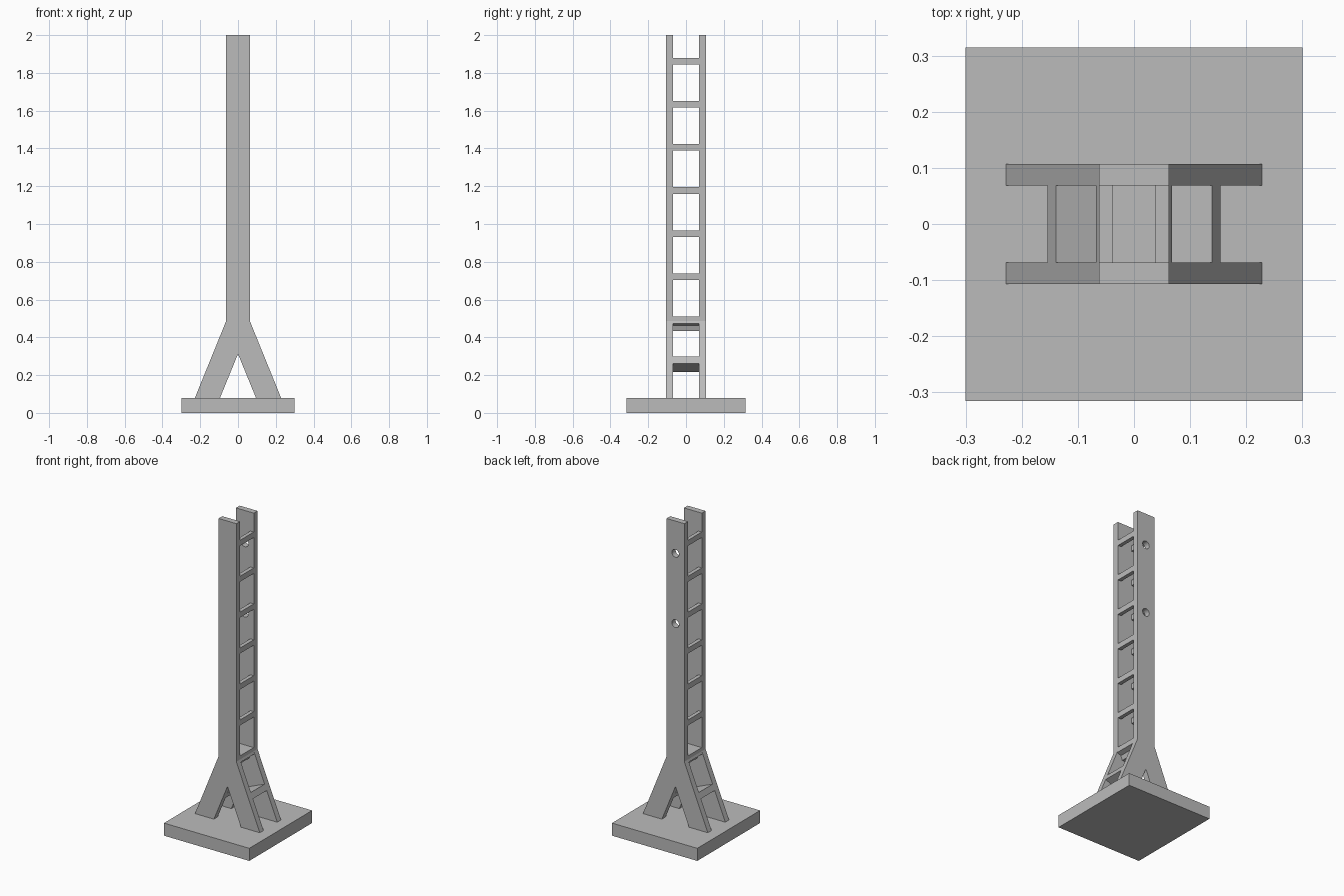
import bpy, bmesh
from mathutils import Vector

cube = bpy.data.objects.get("Cube")
if cube:
    bpy.data.objects.remove(cube, do_unlink=True)

grey = bpy.data.materials.new("plain grey")
grey.use_nodes = True
colour = (0.5, 0.5, 0.5, 1)
grey.diffuse_color = colour
grey.node_tree.nodes["Principled BSDF"].inputs["Base Color"].default_value = colour

INNER, OUTER = 0.069, 0.1065   # side plate faces in y
HALF = 0.0625                  # half width of the column
BASE_TOP = 0.08


def prism(name, outline, y0, y1):
    """Extrude an outline in x and z from y0 to y1."""
    bm = bmesh.new()
    face = bm.faces.new([bm.verts.new((x, y0, z)) for x, z in outline])
    new = bmesh.ops.extrude_face_region(bm, geom=[face])["geom"]
    verts = [v for v in new if isinstance(v, bmesh.types.BMVert)]
    bmesh.ops.translate(bm, verts=verts, vec=(0, y1 - y0, 0))
    bmesh.ops.recalc_face_normals(bm, faces=bm.faces)
    mesh = bpy.data.meshes.new(name)
    bm.to_mesh(mesh)
    bm.free()
    mesh.materials.append(grey)
    obj = bpy.data.objects.new(name, mesh)
    bpy.context.collection.objects.link(obj)
    return obj


def box(name, x0, x1, y0, y1, z0, z1):
    return prism(name, [(x0, z0), (x1, z0), (x1, z1), (x0, z1)], y0, y1)


def mirrored(half):
    return half + [(-x, z) for x, z in reversed(half) if x > 0]


# Base slab
box("base", -0.3, 0.3, -0.315, 0.315, 0, BASE_TOP)

# Side plates: a column that splits into two splayed legs
half_plate = [(0, 0.312), (0.095, BASE_TOP), (0.228, BASE_TOP), (HALF, 0.487), (HALF, 2)]
front_plate = prism("front_plate", mirrored(half_plate), -OUTER, -INNER)
back_plate = prism("back_plate", mirrored(half_plate), INNER, OUTER)

# Two round holes through the back plate
for z in (1.795, 1.348):
    bpy.ops.mesh.primitive_cylinder_add(vertices=32, radius=0.025, depth=0.2,
                                        location=(0, 0.09, z), rotation=(1.5708, 0, 0))
    cutter = bpy.context.object
    cutter.name = "hole_cutter"
    cutter.hide_render = True
    cut = back_plate.modifiers.new("hole", 'BOOLEAN')
    cut.operation = 'DIFFERENCE'
    cut.object = cutter
    bpy.context.view_layer.objects.active = back_plate
    bpy.ops.object.modifier_apply(modifier=cut.name)
    bpy.data.objects.remove(cutter, do_unlink=True)

# Column rungs: a pair of bars at each level
for level in range(6):
    top = 1.88 - level * 0.2283
    for side, label in ((1, "left"), (-1, "right")):
        x0, x1 = sorted((side * 0.0385, side * HALF))
        box(f"{label}_rung_{level + 1}", x0, x1, -INNER, INNER, top - 0.035, top)

# Block where the legs meet the column
prism("knee_block", mirrored([(0, 0.434), (0.03, 0.434), (0.04, 0.462), (0.068, 0.472),
                              (HALF, 0.487), (HALF, 0.51), (0, 0.51)]), -INNER, INNER)

# Leg rungs run square to the legs, through their full depth
inward = Vector((-0.926, -0.378)) * 0.123
low, high = Vector((0.154, 0.262)), Vector((0.139, 0.298))
for side, label in ((1, "left"), (-1, "right")):
    outline = [(side * p.x, p.y) for p in (low, high, high + inward, low + inward)]
    prism(f"{label}_leg_rung", outline, -INNER, INNER)
